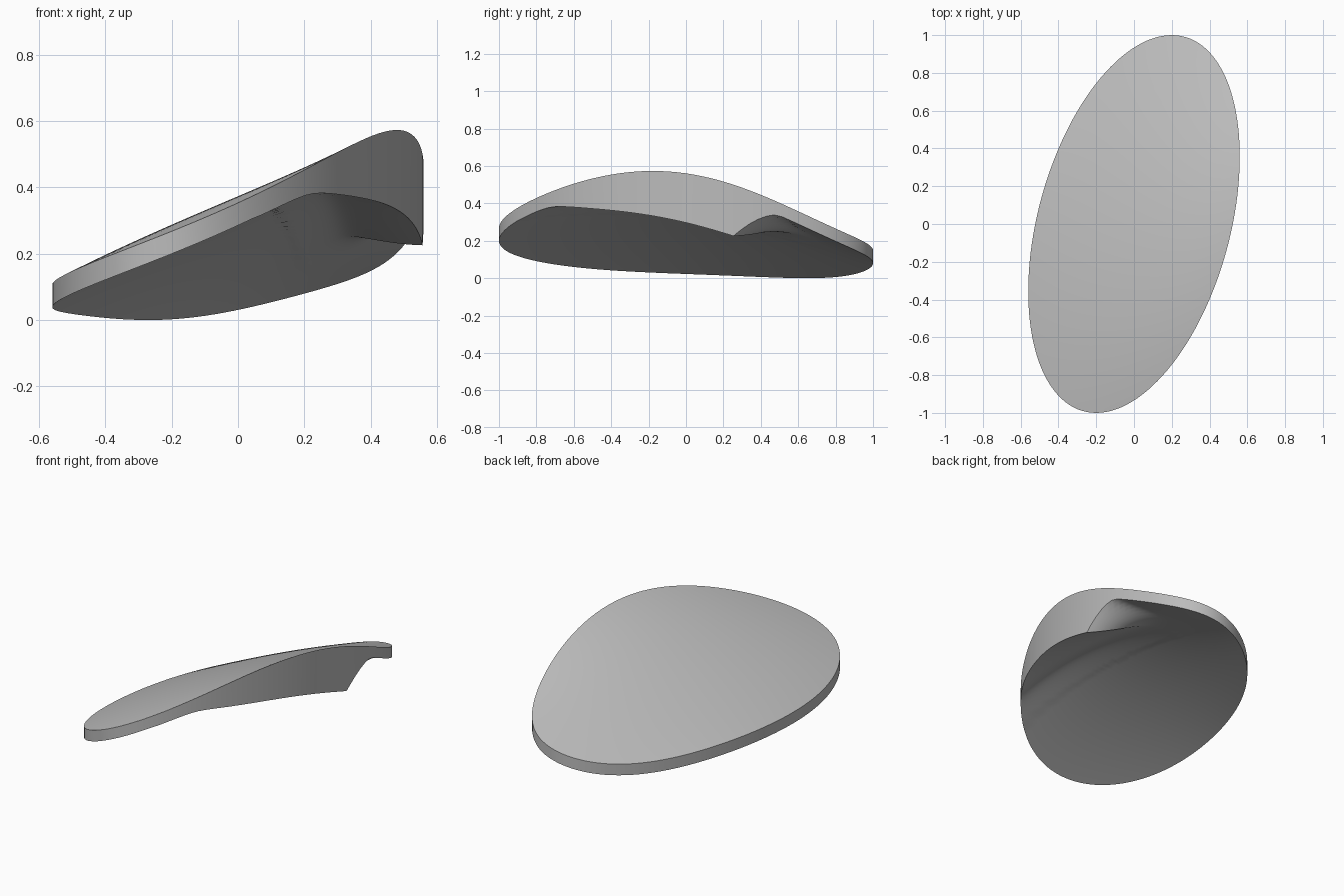
import bpy
import bmesh
from math import sin, cos, pi, radians, sqrt, hypot, atan2
from mathutils import Vector

cube = bpy.data.objects.get("Cube")
if cube:
    bpy.data.objects.remove(cube)

SKEW, HALF = 0.2, 0.523           # sheared ellipse outline
SHELL = 0.068                     # basic plate thickness
RINGS, SEGMENTS = 32, 128
# Height of the upper rim, every 30 degrees starting from the left side
RIM = [0.56, 0.405, 0.235, 0.15, 0.082, 0.073,
       0.09, 0.12, 0.175, 0.27, 0.395, 0.535]

# Smooth wave terms that pass through the rim heights
N = len(RIM)
WAVES = []
for n in range(1, 6):
    a = sum(h * cos(n * 2 * pi * i / N) for i, h in enumerate(RIM)) * 2 / N
    b = sum(h * sin(n * 2 * pi * i / N) for i, h in enumerate(RIM)) * 2 / N
    WAVES.append((n, a, b))


def top_height(x, y):
    """Rim heights blended inward, with a gentle crown."""
    c = (x - SKEW * y) / HALF
    r, t = hypot(c, y), atan2(y, c)
    z = sum(RIM) / N + 0.07 * (1 - r * r)
    return z + sum(r ** n * (a * cos(n * t) + b * sin(n * t)) for n, a, b in WAVES)


def wedge_depth(x, y):
    """Support under the raised side, ending in a diagonal ridge."""
    t = x - 0.28 - 0.08 * y
    depth = 0.8 * (t + sqrt(t * t + 0.0016)) / 2
    fade = min(1, max(0, 1 - (x + y - 0.81) / 0.24))
    return depth * fade ** 1.3 if t > -0.15 else 0


# Flat oval sheet
bm = bmesh.new()
centre = bm.verts.new((0, 0, 0))
previous = None
for k in range(1, RINGS + 1):
    r = k / RINGS
    ring = []
    for i in range(SEGMENTS):
        t = 2 * pi * i / SEGMENTS
        ring.append(bm.verts.new((r * (SKEW * sin(t) + HALF * cos(t)), r * sin(t), 0)))
    for i in range(SEGMENTS):
        j = (i + 1) % SEGMENTS
        if previous:
            bm.faces.new((previous[i], ring[i], ring[j], previous[j]))
        else:
            bm.faces.new((centre, ring[i], ring[j]))
    previous = ring

# Edge loop along the ridge line, so the crease is crisp
bmesh.ops.bisect_plane(bm, geom=bm.verts[:] + bm.edges[:] + bm.faces[:], dist=0.0005,
                       plane_co=Vector((0.405, 0.405, 0)), plane_no=Vector((1, 1, 0)))

# Thicken the sheet and shape both sides
lower = set(bm.verts)
bmesh.ops.extrude_face_region(bm, geom=bm.faces[:], use_keep_orig=True)
for v in bm.verts:
    x, y, _ = v.co
    v.co.z = top_height(x, y)
    if v in lower:
        v.co.z -= SHELL + wedge_depth(x, y)
floor = min(v.co.z for v in bm.verts)
bmesh.ops.translate(bm, verts=bm.verts[:], vec=(0, 0, -floor))
bmesh.ops.recalc_face_normals(bm, faces=bm.faces[:])

mesh = bpy.data.meshes.new("contoured_pad")
bm.to_mesh(mesh)
bm.free()
pad = bpy.data.objects.new("contoured_pad", mesh)
bpy.context.collection.objects.link(pad)

# Single grey finish
grey = bpy.data.materials.new("plain_grey")
grey.use_nodes = True
colour = (0.5, 0.5, 0.5, 1)
grey.diffuse_color = colour
grey.node_tree.nodes["Principled BSDF"].inputs["Base Color"].default_value = colour
mesh.materials.append(grey)

bpy.context.view_layer.objects.active = pad
pad.select_set(True)
bpy.ops.object.shade_smooth_by_angle(angle=radians(25))
